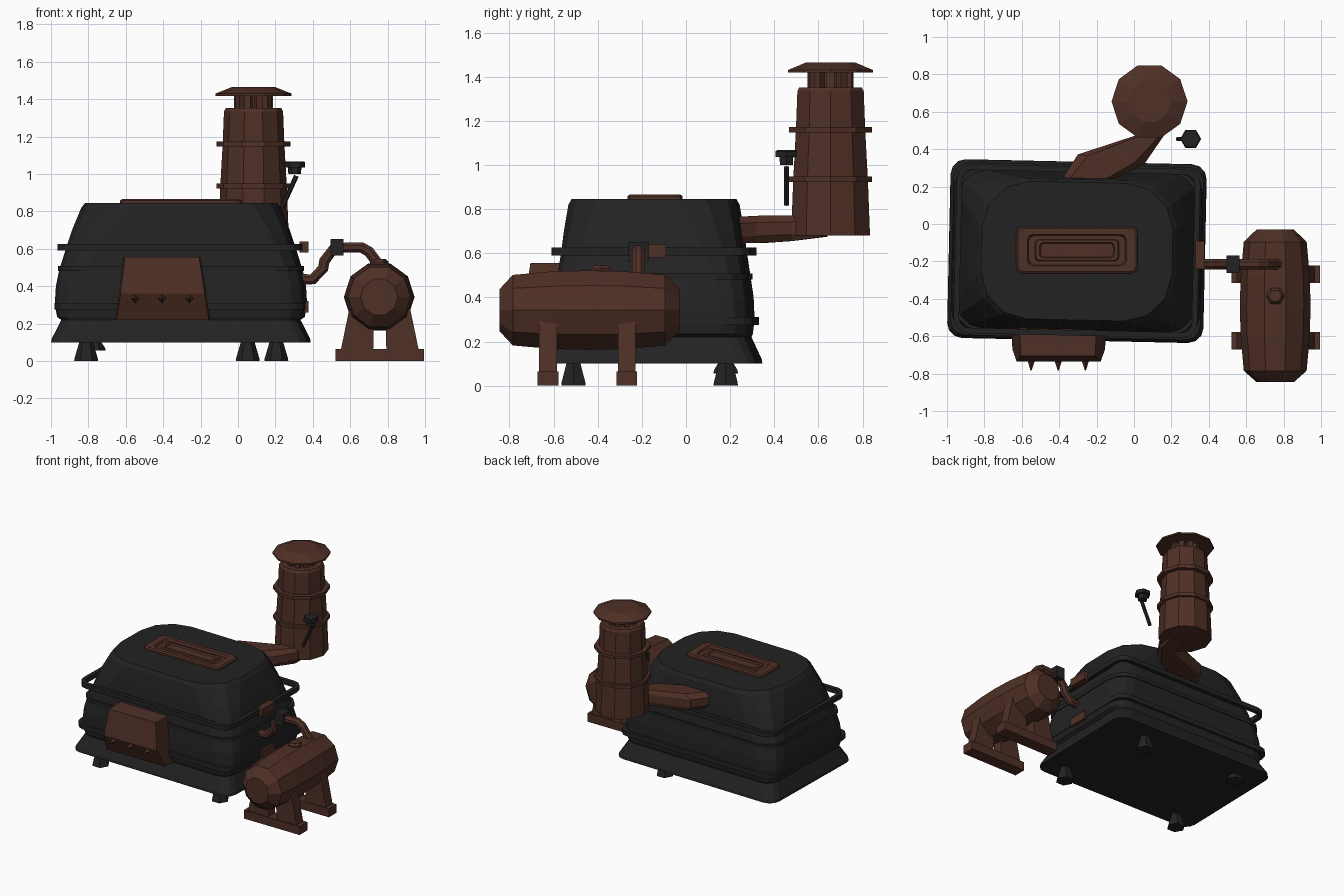
import bpy, bmesh, math
from mathutils import Vector, Matrix

if "Cube" in bpy.data.objects:
    bpy.data.objects.remove(bpy.data.objects["Cube"])


def material(name, rgb):
    m = bpy.data.materials.new(name)
    m.diffuse_color = (*rgb, 1)
    m.use_nodes = True
    m.node_tree.nodes["Principled BSDF"].inputs["Base Color"].default_value = m.diffuse_color
    return m


IRON = material("charcoal_iron", (0.0165, 0.0165, 0.0165))
RUST = material("rust_brown", (0.078, 0.029, 0.019))


def finish(name, bm, mat):
    bmesh.ops.recalc_face_normals(bm, faces=bm.faces)
    me = bpy.data.meshes.new(name)
    bm.to_mesh(me)
    bm.free()
    me.materials.append(mat)
    ob = bpy.data.objects.new(name, me)
    bpy.context.collection.objects.link(ob)
    return ob


def loft(name, rings, mat, closed=False):
    """Skin a list of equal-length point rings; cap the ends or join them up."""
    bm = bmesh.new()
    vs = [[bm.verts.new(p) for p in r] for r in rings]
    n = len(vs[0])
    pairs = list(zip(vs, vs[1:])) + ([(vs[-1], vs[0])] if closed else [])
    for a, b in pairs:
        for i in range(n):
            j = (i + 1) % n
            bm.faces.new((a[i], a[j], b[j], b[i]))
    if not closed:
        bm.faces.new(vs[0])
        bm.faces.new(vs[-1])
    return finish(name, bm, mat)


def lathe(name, center, profile, sides, mat, axis='z', start=0.0, closed=False):
    """Profile of (radius, height) spun around z or y."""
    c = Vector(center)
    rings = []
    for r, h in profile:
        ring = []
        for i in range(sides):
            a = start + math.tau * i / sides
            u, v = r * math.cos(a), r * math.sin(a)
            ring.append(c + (Vector((u, v, h)) if axis == 'z' else Vector((u, h, v))))
        rings.append(ring)
    return loft(name, rings, mat, closed)


def box(name, lo, hi, mat):
    (x0, y0, z0), (x1, y1, z1) = lo, hi
    return loft(name, [[(x0, y0, z), (x1, y0, z), (x1, y1, z), (x0, y1, z)] for z in (z0, z1)], mat)


def round_rect(z, hx, hy, r, center, rot=0.0, seg=3):
    pts = []
    turn = Matrix.Rotation(rot, 3, 'Z')
    for k, (sx, sy) in enumerate(((1, 1), (-1, 1), (-1, -1), (1, -1))):
        for s in range(seg + 1):
            a = math.pi / 2 * (k + s / seg)
            p = Vector((sx * (hx - r) + r * math.cos(a), sy * (hy - r) + r * math.sin(a), z))
            pts.append(turn @ p + Vector((*center, 0)))
    return pts


def pipe(name, pts, r, mat, sides=8):
    """Tube along a path lying in an xz plane."""
    pts = [Vector(p) for p in pts]
    side = Vector((0, 1, 0))
    rings = []
    for i, p in enumerate(pts):
        d0 = (p - pts[max(i - 1, 0)]).normalized()
        d1 = (pts[min(i + 1, len(pts) - 1)] - p).normalized()
        up = (d0 + d1).normalized().cross(side)
        rings.append([p + r * (side * math.cos(a) + up * math.sin(a))
                      for a in (math.tau * (k + 0.5) / sides for k in range(sides))])
    return loft(name, rings, mat)


# Furnace body: flared skirt, bulging sides, chamfered crown
C, ROT = (-0.305, -0.145), -0.022
body = [(0.10, .685, .478, .08), (0.12, .682, .475, .08), (0.22, .632, .430, .09),
        (0.235, .655, .436, .11), (0.30, .668, .444, .12), (0.40, .662, .440, .13),
        (0.485, .645, .428, .14), (0.60, .610, .412, .17), (0.70, .578, .400, .20),
        (0.82, .530, .382, .25), (0.845, .510, .368, .25)]
loft("furnace_body", [round_rect(z, a, b, r, C, ROT) for z, a, b, r in body], IRON)


# Bands: one snug ridge, two hoops standing off the corners
def hoop(name, z, hx, hy, r, t, h):
    loft(name, [round_rect(z + dz, hx - d, hy - d, r - d, C, ROT)
                for dz, d in ((-h, 0), (h, 0), (h, t), (-h, t))], IRON, closed=True)


hoop("middle_band", 0.495, .652, .436, .14, .04, .014)
hoop("upper_hoop", 0.608, .652, .452, .08, .03, .018)
hoop("lower_hoop", 0.293, .668, .462, .08, .03, .018)
for name, z in (("upper_bracket", 0.61), ("lower_bracket", 0.29)):
    box(name, (0.33, -0.24, z - .03), (0.378, -0.09, z + .03), RUST)

# Feet, the back left one shorter
for name, x, y, z in (("front_left_foot", -.812, -.51, 0), ("front_right_foot", .205, -.51, 0),
                      ("back_right_foot", .052, .18, 0), ("back_left_foot", -.772, .18, .055)):
    lathe(name, (x, y, 0), [(.064, z), (.062, z + .015), (.034, .11)], 6, IRON)

# Fire door hood on the front, with a row of short spikes
hood = []
for z, x0, x1, y in ((.22, -.66, -.145, -.67), (.36, -.638, -.168, -.735), (.555, -.615, -.198, -.705)):
    hood.append([(x0, -.52, z), (x0 + .01, y, z), (x1 - .01, y, z), (x1, -.52, z)])
loft("fire_door_hood", hood, RUST)
for i, x in enumerate((-.55, -.405, -.26)):
    lathe(f"hood_spike_{i + 1}", (x, -.70, .335), [(.03, 0), (.003, -.082)], 4, RUST, axis='y')

# Lid on the crown: frame with stepped recess and raised grip
L = (-.305, -.14)
lid = [(.835, .325, .125, .035), (.858, .325, .125, .035), (.866, .315, .115, .03),
       (.866, .265, .085, .03), (.850, .258, .078, .03), (.850, .225, .058, .02),
       (.862, .220, .054, .02), (.862, .200, .042, .02), (.852, .195, .036, .02)]
loft("crown_lid", [round_rect(z, a, b, r, L, 0, 2) for z, a, b, r in lid], RUST)

# Bent flue duct from the back of the body to the chimney
duct = []
for lx, ly, rx, ry, z0, z1 in ((-.39, .15, -.20, .13, .645, .765), (-.385, .24, -.13, .23, .645, .765),
                               (-.30, .372, .055, .32, .647, .77), (.03, .48, .165, .48, .655, .772),
                               (.05, .645, .19, .61, .675, .772)):
    l, r = Vector((lx, ly, 0)), Vector((rx, ry, 0))
    duct.append([l.lerp(r, t) + Vector((0, 0, z0 + (z1 - z0) * h))
                 for t, h in ((.1, 0), (.9, 0), (1, .25), (1, .75), (.85, 1), (.15, 1), (0, .75), (0, .25))])
loft("flue_duct", duct, RUST)

# Chimney stack, rings, vent posts and cap
S = (.083, .655, 0)
lathe("chimney_stack", S, [(.188, .68), (.178, .93), (.165, 1.16), (.158, 1.335), (.148, 1.352)], 10, RUST)
for name, z in (("lower_chimney_ring", .935), ("upper_chimney_ring", 1.16)):
    lathe(name, S, [(.198, z - .013), (.198, z + .013), (.15, z + .013), (.15, z - .013)], 10, RUST, closed=True)
lathe("vent_core", S, [(.072, 1.34), (.072, 1.43)], 10, RUST)
for i in range(10):
    a = math.tau * i / 10
    lathe(f"vent_post_{i + 1}", (S[0] + .087 * math.cos(a), S[1] + .087 * math.sin(a), 0),
          [(.025, 1.34), (.025, 1.43)], 4, RUST, start=a + math.pi / 4)
lathe("chimney_cap", S, [(.203, 1.418), (.203, 1.43), (.115, 1.465)], 10, RUST)

# Whistle beside the chimney
pipe("whistle_rod", [(.235, .455, .82), (.312, .455, .99)], .013, IRON, 6)
lathe("whistle_head", (.303, .455, 0), [(.034, 1.0), (.036, 1.035), (.056, 1.035), (.056, 1.062), (.05, 1.067)], 6, IRON)

# Pressure tank lying along y
lathe("tank", (.755, 0, .342), [(.10, -.845), (.168, -.785), (.185, -.60), (.189, -.44),
                                (.185, -.28), (.168, -.095), (.10, -.03)], 10, RUST, axis='y')
lathe("tank_plug", (.755, -.385, 0), [(.05, .50), (.05, .53), (.035, .545)], 6, RUST)

# Two tank trestles, each a foot bar and a pair of splayed legs
for name, y in (("front_trestle", -.625), ("back_trestle", -.268)):
    box(name + "_bar", (.52, y - .047, 0), (.995, y + .047, .065), RUST)
    for side, s in (("left", -1), ("right", 1)):
        prof = [(.035, .06), (.208, .06), (.150, .34), (.03, .34)]
        loft(f"{name}_{side}_leg", [[(.758 + s * u, y + d, z) for u, z in prof] for d in (-.04, .04)], RUST)

# Feed pipe and valve between body and tank
Y = -.215
pipe("feed_pipe", [(.30, Y, .437), (.40, Y, .437), (.455, Y, .495), (.462, Y, .535), (.515, Y, .605),
                   (.66, Y, .607), (.70, Y, .585), (.77, Y, .49)], .031, RUST)
box("valve_block", (.495, Y - .046, .563), (.565, Y + .046, .652), IRON)
